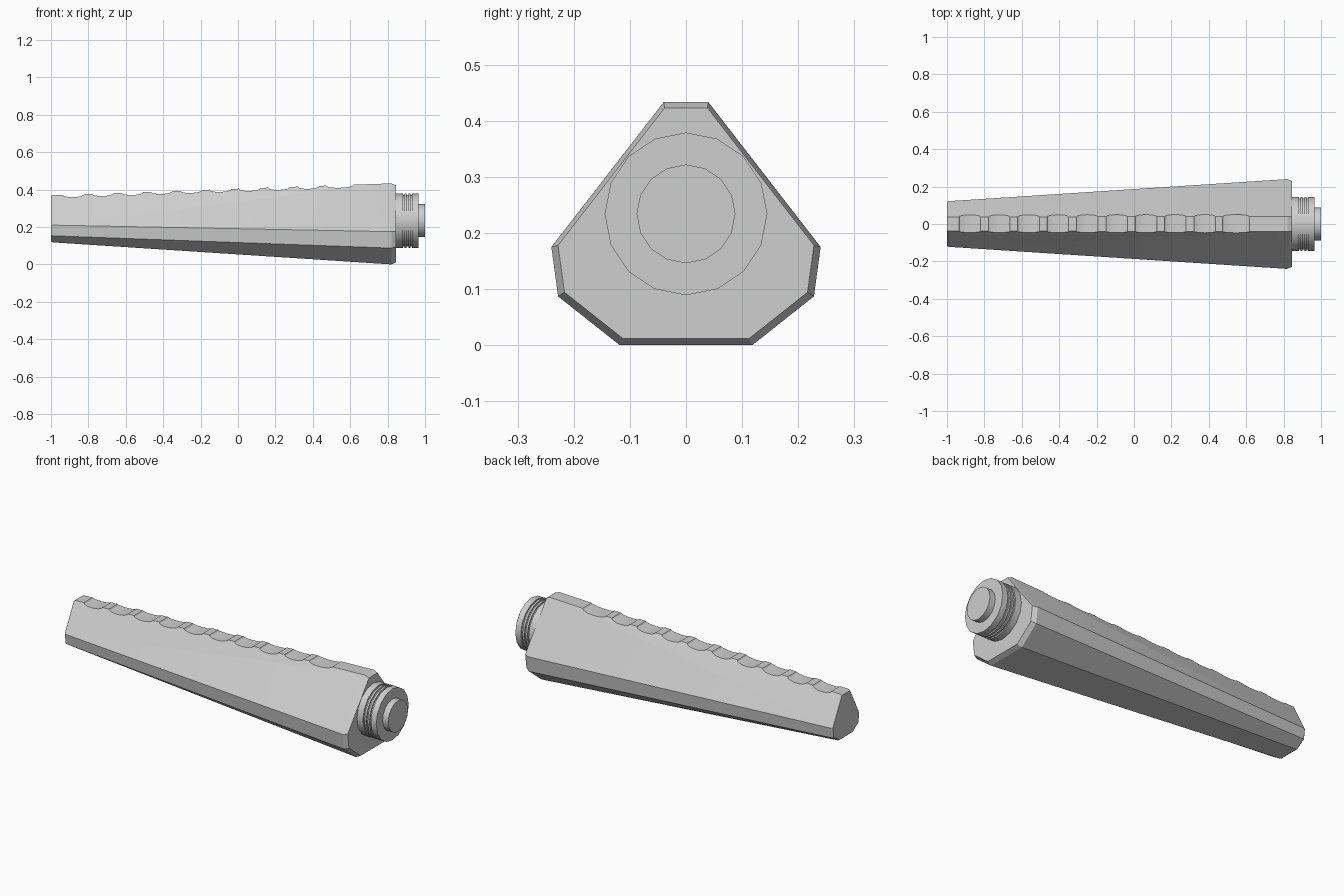
import bpy, bmesh, math
from mathutils import Matrix

cube = bpy.data.objects.get("Cube")
if cube:
    bpy.data.objects.remove(cube, do_unlink=True)

grey = bpy.data.materials.new("light_grey")
grey.use_nodes = True
grey.diffuse_color = (0.62, 0.62, 0.62, 1)
grey.node_tree.nodes["Principled BSDF"].inputs["Base Color"].default_value = grey.diffuse_color

AXIS_Z = 0.234


def make_object(name, bm):
    bmesh.ops.recalc_face_normals(bm, faces=bm.faces)
    mesh = bpy.data.meshes.new(name)
    bm.to_mesh(mesh)
    bm.free()
    mesh.materials.append(grey)
    obj = bpy.data.objects.new(name, mesh)
    bpy.context.collection.objects.link(obj)
    return obj


def loft(bm, rings):
    """Skin a row of closed rings and cap both ends."""
    rows = [[bm.verts.new(p) for p in ring] for ring in rings]
    n = len(rows[0])
    for a, b in zip(rows, rows[1:]):
        for i in range(n):
            j = (i + 1) % n
            bm.faces.new((a[i], a[j], b[j], b[i]))
    bm.faces.new(rows[0])
    bm.faces.new(rows[-1])


def select_only(obj):
    bpy.ops.object.select_all(action='DESELECT')
    obj.select_set(True)
    bpy.context.view_layer.objects.active = obj


# Tapered grip: half outlines (y, z) at the narrow and wide ends
NARROW = [(0.038, 0.37), (0.122, 0.21), (0.115, 0.153), (0.06, 0.118)]
WIDE = [(0.04, 0.433), (0.24, 0.175), (0.228, 0.087), (0.118, 0.0)]


def section(half, x, scale=1.0):
    full = half + [(-y, z) for y, z in reversed(half)]
    return [(x, y * scale, AXIS_Z + (z - AXIS_Z) * scale) for y, z in full]


bm = bmesh.new()
loft(bm, [section(NARROW, -1.0, 0.96), section(NARROW, -0.992),
          section(WIDE, 0.82), section(WIDE, 0.845, 0.95)])
grip = make_object("grip", bm)

# Row of shallow finger notches along the top ridge; the last is longer
SLOPE = (0.433 - 0.37) / 1.812
notches = [(-0.878 + 0.157 * i, 0.058) for i in range(9)] + [(0.545, 0.072)]
bm = bmesh.new()
for cx, half_len in notches:
    cz = 0.37 + SLOPE * (cx + 0.992)
    rings = []
    for y in (-0.1, 0.1):
        ring = []
        for k in range(16):
            a = math.tau * k / 16
            dx = half_len * math.cos(a)
            ring.append((cx + dx, y, cz + SLOPE * dx + 0.014 * math.sin(a)))
        rings.append(ring)
    loft(bm, rings)
cutter = make_object("notch_cutter", bm)
cutter.hide_render = True

cut = grip.modifiers.new("notches", 'BOOLEAN')
cut.operation = 'DIFFERENCE'
cut.solver = 'EXACT'
cut.object = cutter
select_only(grip)
bpy.ops.object.modifier_apply(modifier=cut.name)
bpy.data.objects.remove(cutter, do_unlink=True)
bpy.ops.object.shade_smooth_by_angle(angle=math.radians(20))


# Round parts on the wide end, turned about the long axis
def turned(name, profile, sides=16):
    bm = bmesh.new()
    loft(bm, [[(x, r * math.sin(math.tau * k / sides),
                AXIS_Z + r * math.cos(math.tau * k / sides))
               for k in range(sides)] for x, r in profile])
    obj = make_object(name, bm)
    select_only(obj)
    bpy.ops.object.shade_smooth_by_angle(angle=math.radians(30))
    return obj


# Threaded collar with three narrow grooves
profile = [(0.835, 0.145)]
for gx in (0.882, 0.902, 0.922):
    profile += [(gx, 0.145), (gx, 0.137), (gx + 0.009, 0.137), (gx + 0.009, 0.145)]
profile.append((0.965, 0.145))
turned("threaded_collar", profile)

# End plug
turned("end_plug", [(0.955, 0.088), (1.0, 0.088)])
